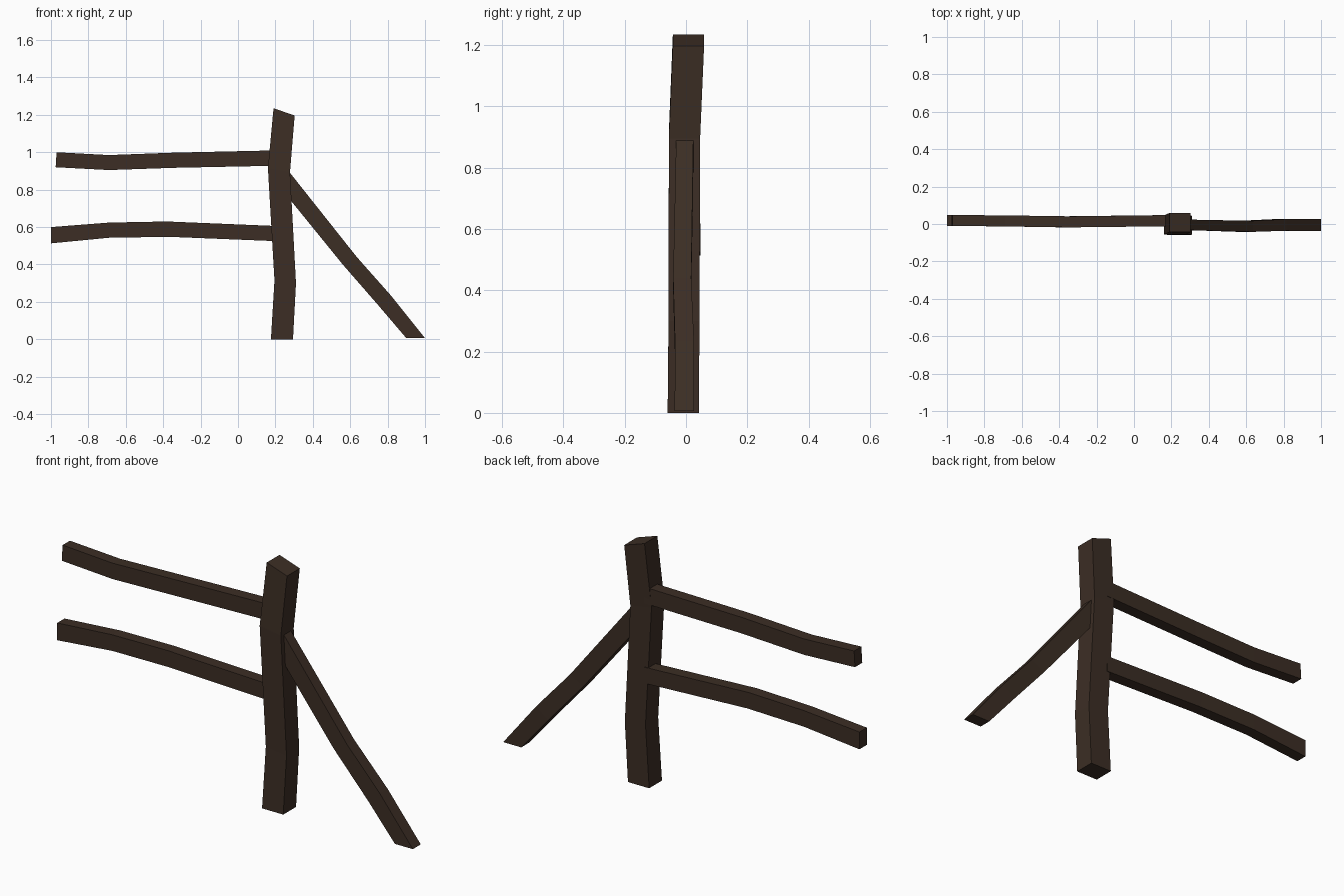
import bpy, bmesh

# One dark weathered wood colour
wood = bpy.data.materials.new("dark brown wood")
wood.diffuse_color = (0.045, 0.027, 0.018, 1.0)


def beam(name, sections):
    """Crooked square beam; each section = (x, z) of one edge, (x, z) of the other, y front, y back."""
    bm = bmesh.new()
    rings = []
    for (xa, za), (xb, zb), y0, y1 in sections:
        rings.append([bm.verts.new(p) for p in
                      ((xa, y0, za), (xb, y0, zb), (xb, y1, zb), (xa, y1, za))])
    for a, b in zip(rings, rings[1:]):
        for i in range(4):
            j = (i + 1) % 4
            bm.faces.new((a[i], a[j], b[j], b[i]))
    bm.faces.new(rings[0][::-1])
    bm.faces.new(rings[-1])
    bmesh.ops.recalc_face_normals(bm, faces=bm.faces)
    mesh = bpy.data.meshes.new(name)
    bm.to_mesh(mesh)
    bm.free()
    mesh.materials.append(wood)
    obj = bpy.data.objects.new(name, mesh)
    bpy.context.collection.objects.link(obj)
    return obj


# Upright post, bent twice, with a slanted top
beam("post", [
    ((0.176, 0.0), (0.294, 0.0), -0.06, 0.042),
    ((0.195, 0.315), (0.31, 0.30), -0.057, 0.044),
    ((0.16, 0.915), (0.278, 0.895), -0.056, 0.046),
    ((0.19, 1.235), (0.303, 1.197), -0.043, 0.059),
])

# Two horizontal rails running left from the post
beam("upper_rail", [
    ((-0.975, 0.92), (-0.97, 1.0), -0.01, 0.048),
    ((-0.69, 0.905), (-0.69, 0.985), -0.013, 0.046),
    ((-0.34, 0.917), (-0.34, 0.998), -0.018, 0.041),
    ((0.20, 0.928), (0.20, 1.01), -0.012, 0.048),
])
beam("lower_rail", [
    ((-1.0, 0.513), (-1.0, 0.60), -0.01, 0.048),
    ((-0.69, 0.543), (-0.69, 0.624), -0.013, 0.046),
    ((-0.37, 0.548), (-0.38, 0.63), -0.018, 0.041),
    ((0.20, 0.525), (0.20, 0.606), -0.012, 0.048),
])

# Diagonal brace from the post down to the ground on the right
beam("brace", [
    ((0.27, 0.757), (0.27, 0.90), -0.032, 0.024),
    ((0.56, 0.40), (0.635, 0.44), -0.042, 0.017),
    ((0.75, 0.182), (0.815, 0.237), -0.036, 0.026),
    ((0.90, 0.006), (1.0, 0.006), -0.037, 0.026),
])
